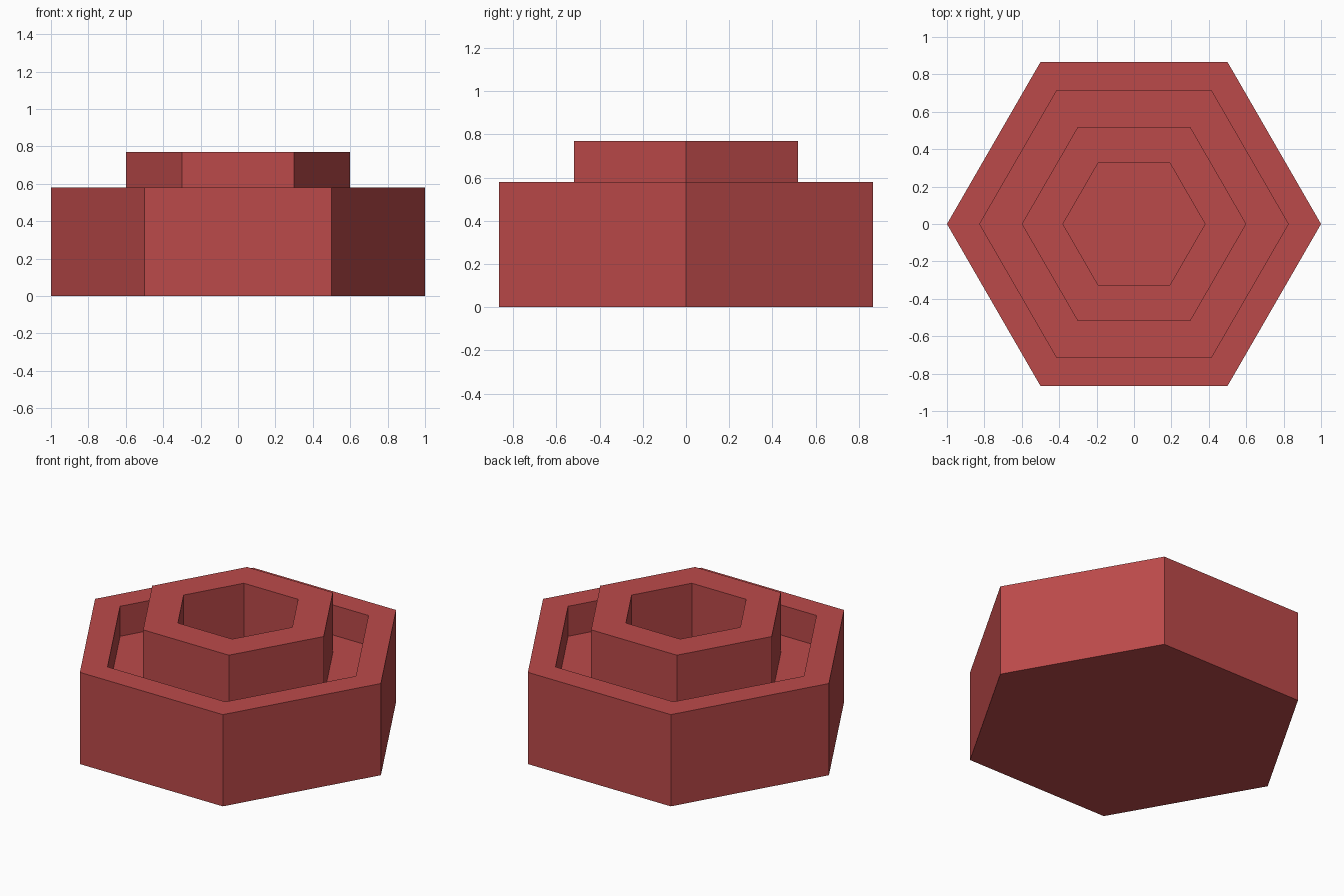
import bpy
import bmesh
from math import cos, sin, tau

cube = bpy.data.objects.get("Cube")
if cube:
    bpy.data.objects.remove(cube, do_unlink=True)

SIDES = 6
FLOOR = 0.39

red = bpy.data.materials.new("brick_red")
red.use_nodes = True
colour = (0.50, 0.068, 0.068, 1)
red.diffuse_color = colour
red.node_tree.nodes["Principled BSDF"].inputs["Base Color"].default_value = colour

# Stepped cross-section as (radius, height), from the base to the centre recess
profile = [
    (1.0, 0), (1.0, 0.58),            # outer wall
    (0.825, 0.58), (0.825, FLOOR),    # rim and groove
    (0.6, FLOOR), (0.6, 0.77),        # raised inner wall
    (0.38, 0.77), (0.38, FLOOR),      # inner rim and recess
]


def hexagon(bm, radius, z):
    angles = [tau * i / SIDES for i in range(SIDES)]
    return [bm.verts.new((radius * cos(a), radius * sin(a), z)) for a in angles]


bm = bmesh.new()
rings = [hexagon(bm, r, z) for r, z in profile]
for low, high in zip(rings, rings[1:]):
    for i in range(SIDES):
        j = (i + 1) % SIDES
        bm.faces.new((low[i], low[j], high[j], high[i]))

# Closed underside and recess floor
bm.faces.new(list(reversed(rings[0])))
bm.faces.new(rings[-1])
bmesh.ops.recalc_face_normals(bm, faces=bm.faces)

mesh = bpy.data.meshes.new("hexagonal_stepped_body")
bm.to_mesh(mesh)
bm.free()
mesh.materials.append(red)
body = bpy.data.objects.new("hexagonal_stepped_body", mesh)
bpy.context.collection.objects.link(body)
